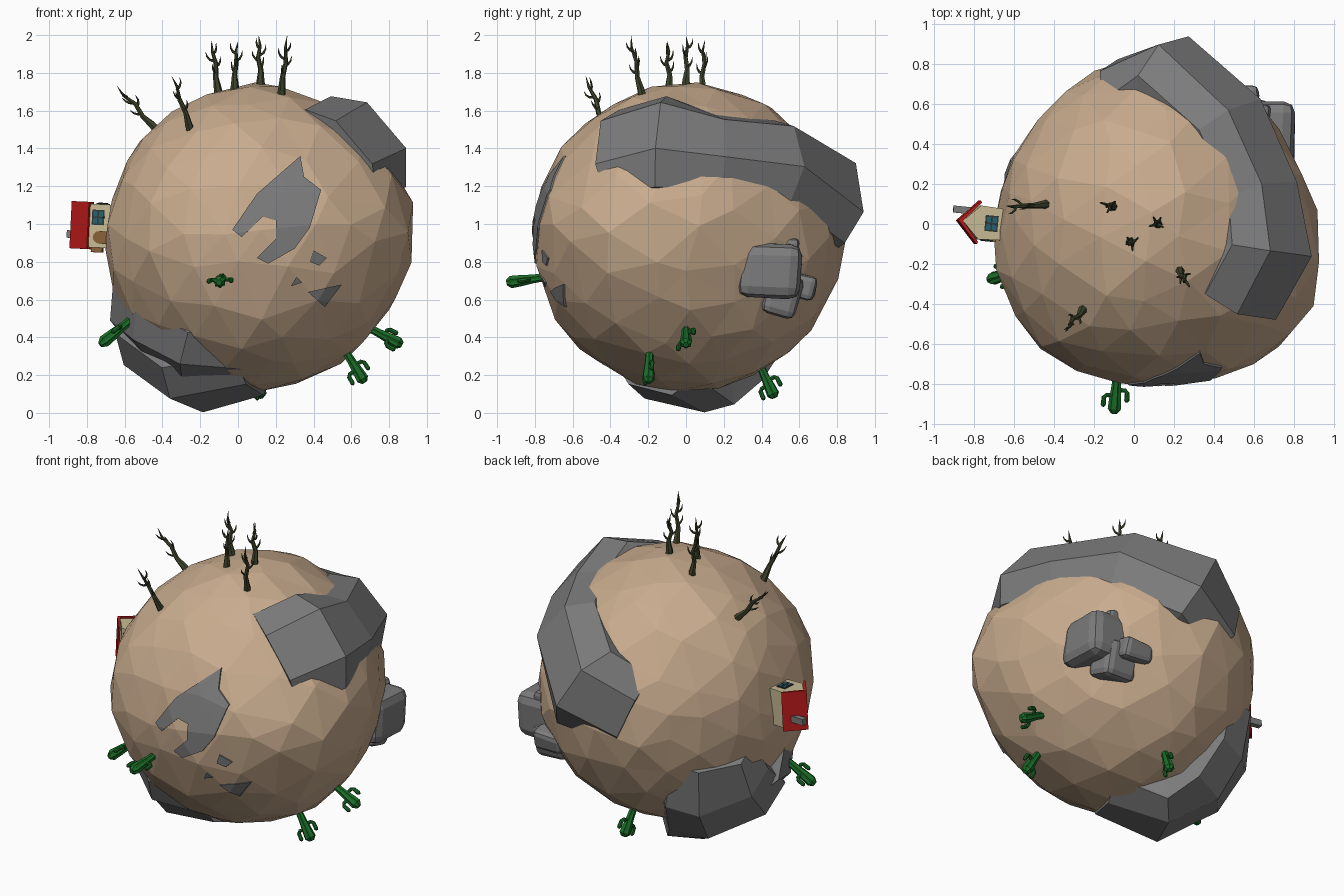
import bpy, bmesh, random
from math import pi, cos, sin
from mathutils import Vector as V, Matrix
from mathutils.bvhtree import BVHTree

if "Cube" in bpy.data.objects:
    bpy.data.objects.remove(bpy.data.objects["Cube"])

random.seed(4)
C = V((0.08, 0, 0.93))          # planet centre


def mat(name, *rgb):
    m = bpy.data.materials.new(name)
    m.diffuse_color = (*rgb, 1)
    m.use_nodes = True
    m.node_tree.nodes["Principled BSDF"].inputs["Base Color"].default_value = m.diffuse_color
    return m


SAND, ROCK = mat("sand", 0.58, 0.41, 0.27), mat("rock", 0.2, 0.2, 0.2)
GREEN, WOOD = mat("green", 0.01, 0.15, 0.02), mat("dead_wood", 0.05, 0.06, 0.025)
RED, CREAM = mat("red", 0.5, 0.01, 0.01), mat("cream", 0.58, 0.5, 0.3)
BROWN, TEAL = mat("brown", 0.25, 0.12, 0.04), mat("teal", 0.02, 0.12, 0.16)
DARK = mat("dark", 0.03, 0.04, 0.04)


def finish(name, bm, m, mx=None):
    if mx:
        bm.transform(mx)
    bmesh.ops.recalc_face_normals(bm, faces=bm.faces)
    me = bpy.data.meshes.new(name)
    bm.to_mesh(me)
    bm.free()
    me.materials.append(m)
    ob = bpy.data.objects.new(name, me)
    bpy.context.collection.objects.link(ob)
    return ob


def skin(bm, rings):
    """Join rings of points into a closed tube."""
    rv = [[bm.verts.new(p) for p in r] for r in rings]
    n = len(rv[0])
    for a, b in zip(rv, rv[1:]):
        for i in range(n):
            bm.faces.new((a[i], a[(i + 1) % n], b[(i + 1) % n], b[i]))
    bm.faces.new(rv[0])
    bm.faces.new(rv[-1][::-1])


def tube(bm, pts, radii, sides, rib=1.0):
    pts = [V(p) for p in pts]
    rings = []
    for i, (p, r) in enumerate(zip(pts, radii)):
        t = (pts[min(i + 1, len(pts) - 1)] - pts[max(i - 1, 0)]).normalized()
        u = t.cross(V((0.1, 1, 0.05))).normalized()
        w = t.cross(u)
        rings.append([p + (u * cos(2 * pi * k / sides) + w * sin(2 * pi * k / sides))
                      * r * (rib if k % 2 else 1) for k in range(sides)])
    skin(bm, rings)


def prism(bm, outline, fn, a, b):
    skin(bm, [[fn(x, y, d) for x, y in outline] for d in (a, b)])


# Planet: icosphere with broad bumps and a little jitter
bumps = [((0.85, -0.5, 0), 0.11, 6), ((0, 0, 1), 0.015, 4), ((-1, 0, 0), -0.03, 4),
         ((0, 1, 0), 0.045, 4), ((-0.45, 0, 0.85), -0.02, 6), ((0.8, 0, -0.6), -0.02, 6),
         ((0.2, 0, -1), 0.02, 4), ((-0.7, -0.7, 0), 0.035, 6), ((-0.6, 0.75, 0), -0.04, 5)]
bm = bmesh.new()
bmesh.ops.create_icosphere(bm, subdivisions=3, radius=1,
                           matrix=Matrix.Rotation(0.5, 4, 'X') @ Matrix.Rotation(0.4, 4, 'Z'))
for v in bm.verts:
    d = v.co.normalized()
    side = V([random.uniform(-0.06, 0.06) for _ in range(3)])
    d = (d + side).normalized()
    r = 0.807 + random.uniform(-0.01, 0.01)
    for axis, amp, k in bumps:
        r += amp * max(0, d.dot(V(axis).normalized())) ** k
    v.co = C + d * r
surface = BVHTree.FromBMesh(bm)
planet = finish("planet", bm, SAND)


# Large rock ridges: bevelled section swept over the planet
def ridge(name, stations):
    bm, rings = bmesh.new(), []
    P = [V(s[:3]) for s in stations]
    for i, s in enumerate(stations):
        n = (P[i] - C).normalized()
        t = P[min(i + 1, len(P) - 1)] - P[max(i - 1, 0)]
        b = t.cross(n).normalized()
        w = s[3]
        ring = [P[i] + b * w * x + n * h for x, h in
                ((-0.9, -0.38), (-1, -0.13), (-0.5, 0), (0.5, 0), (1, -0.13), (0.9, -0.38))]
        for p in ring:
            p += V([random.uniform(-0.012, 0.012) for _ in range(3)])
            p.z = max(p.z, 0.003)
        rings.append(ring)
    skin(bm, rings)
    finish(name, bm, ROCK)


ridge("upper_ridge", [(0.62, -0.47, 1.44, 0.3), (0.79, -0.15, 1.52, 0.31), (0.73, 0.2, 1.46, 0.26),
                      (0.55, 0.6, 1.4, 0.27), (0.19, 0.92, 1.2, 0.3), (-0.12, 0.79, 1.04, 0.26)])
ridge("lower_ridge", [(0.08, -0.19, 0.12, 0.25), (-0.28, -0.06, 0.02, 0.36), (-0.49, 0.18, 0.2, 0.37),
                      (-0.54, 0.37, 0.41, 0.32), (-0.54, 0.42, 0.68, 0.25)])
ridge("lower_ridge_front", [(0.02, -0.3, 0.19, 0.2), (-0.3, -0.33, 0.2, 0.28),
                            (-0.49, -0.2, 0.29, 0.29), (-0.59, 0.08, 0.4, 0.28)])

# Thin rock patches on the front: slightly larger planet cut by outlines
shapes = [[(0.33, 1.36), (0.35, 1.25), (0.44, 1.18), (0.38, 0.98), (0.3, 0.87), (0.16, 0.79), (0.1, 0.82),
           (0.2, 0.92), (0.2, 1.02), (0.13, 1.04), (0.02, 0.93), (-0.03, 0.97), (0.1, 1.16)],
          [(0.4, 0.86), (0.47, 0.82), (0.43, 0.78), (0.38, 0.8)],
          [(0.28, 0.67), (0.34, 0.69), (0.31, 0.72)],
          [(0.37, 0.64), (0.55, 0.68), (0.46, 0.56)]]
bm = bmesh.new()
for s in shapes:
    prism(bm, s, lambda x, z, y: V((x, y, z)), -1.1, -0.45)
cutter = finish("patch_cutter", bm, ROCK)
cutter.hide_render = True
patch = bpy.data.objects.new("front_rock_patch", planet.data.copy())
bpy.context.collection.objects.link(patch)
patch.data.transform(Matrix.Translation(C) @ Matrix.Scale(1.01, 4) @ Matrix.Translation(-C))
patch.data.materials[0] = ROCK
mod = patch.modifiers.new("cut", 'BOOLEAN')
mod.operation, mod.object, mod.solver = 'INTERSECT', cutter, 'EXACT'
bpy.context.view_layer.objects.active = patch
bpy.ops.object.modifier_apply(modifier="cut")
bpy.data.objects.remove(cutter)


# Boxes, optionally bevelled
def box(name, c, size, m, mx=Matrix(), bevel=0, rot=0):
    bm = bmesh.new()
    bmesh.ops.create_cube(bm, size=1, matrix=Matrix.Translation(c) @ Matrix.Rotation(rot, 4, 'X')
                          @ Matrix.Diagonal((*size, 1)))
    if bevel:
        for v in bm.verts:
            v.co += V([random.uniform(-0.012, 0.012) for _ in range(3)])
        bmesh.ops.bevel(bm, geom=bm.edges[:], offset=bevel, segments=2, affect='EDGES', profile=0.5)
    return finish(name, bm, m, mx)


# Boulders on the right side
box("boulder_main", (0.67, 0.45, 0.75), (0.27, 0.33, 0.29), ROCK, bevel=0.06, rot=-0.08)
box("boulder_low", (0.58, 0.51, 0.63), (0.22, 0.19, 0.24), ROCK, bevel=0.04, rot=-0.3)
box("boulder_side", (0.52, 0.6, 0.67), (0.2, 0.18, 0.13), ROCK, bevel=0.03, rot=-0.2)
box("boulder_small", (0.61, 0.55, 0.87), (0.16, 0.1, 0.12), ROCK, bevel=0.025)


def plant_matrix(base, tip, spin):
    """Stand a plant on the surface below base, pointing at tip."""
    d = (V(base) - C).normalized()
    hit = surface.ray_cast(C, d)[0] or V(base)
    q = (V(tip) - hit).to_track_quat('Z', 'Y').to_matrix().to_4x4()
    return Matrix.Translation(hit) @ q @ Matrix.Rotation(spin, 4, 'Z'), (V(tip) - hit).length


# Dead trees: tapered crooked trunk with thorny branches
trees = [((-0.11, 0.09, 1.72), (-0.14, 0.1, 1.97)), ((-0.02, -0.09, 1.73), (0, -0.1, 1.965)),
         ((0.12, 0, 1.74), (0.11, 0, 1.995)), ((0.24, -0.25, 1.74), (0.26, -0.29, 1.995)),
         ((-0.45, 0.1, 1.52), (-0.64, 0.09, 1.73)), ((-0.28, -0.46, 1.55), (-0.35, -0.53, 1.78))]
for i, (base, tip) in enumerate(trees):
    mx, L = plant_matrix(base, tip, i * 1.3)
    bm = bmesh.new()
    tube(bm, [(0, 0, -0.03), (0, 0, 0.02), (0.008, 0, 0.3 * L), (-0.006, 0.006, 0.55 * L),
              (0.01, 0, 0.8 * L), (0, 0, L)], [0.025, 0.021, 0.014, 0.012, 0.008, 0.001], 6)
    for k, h in enumerate((0.35, 0.48, 0.6, 0.74)):
        a = k * 2.4
        out, z = V((cos(a), sin(a), 0)), h * L
        tube(bm, [(0, 0, z), out * 0.022 + V((0, 0, z + 0.01)), out * 0.036 + V((0, 0, z + 0.03)),
                  out * 0.04 + V((0, 0, z + 0.055))], [0.008, 0.007, 0.005, 0.001], 5)
    finish(f"dead_tree_{i + 1}", bm, WOOD, mx)

# Cacti: ribbed body with two elbowed arms
cacti = [((-0.09, -0.78, 0.71), (-0.1, -0.95, 0.69)), ((-0.6, -0.24, 0.47), (-0.73, -0.28, 0.36)),
         ((0.7, 0, 0.45), (0.87, 0, 0.36)), ((0.57, -0.19, 0.32), (0.67, -0.2, 0.16)),
         ((0.1, 0.39, 0.25), (0.12, 0.47, 0.08))]
for i, (base, tip) in enumerate(cacti):
    mx, L = plant_matrix(base, tip, i * 0.4)
    L = max(L, 0.16)
    bm = bmesh.new()
    tube(bm, [(0, 0, -0.04), (0, 0, 0.3 * L), (0, 0, 0.65 * L), (0, 0, 0.88 * L), (0, 0, L)],
         [0.02, 0.024, 0.031, 0.034, 0.016], 14, 0.8)
    for s, z in ((1, 0.4 * L), (-1, 0.55 * L)):
        tube(bm, [(0, 0, z), (s * 0.045, 0, z), (s * 0.057, 0, z + 0.012), (s * 0.058, 0, z + 0.05),
                  (s * 0.058, 0, z + 0.06)], [0.01, 0.011, 0.012, 0.013, 0.006], 8)
    finish(f"cactus_{i + 1}", bm, GREEN, mx)

# House on the left side: local z is its own up, local x its length
up = V((-1, 0.1, 0.05)).normalized()
side = up.cross(V((0.08, 0, 1))).normalized()
along = side.cross(up)
H = Matrix.Translation((-0.65, -0.005, 0.985)) @ Matrix((along, side, up)).transposed().to_4x4()


def along_x(y, z, x):
    return V((x, y, z))


bm = bmesh.new()
prism(bm, [(-0.075, -0.06), (0.075, -0.06), (0.085, 0.13), (0, 0.215), (-0.085, 0.13)], along_x, -0.115, 0.115)
finish("house_walls", bm, CREAM, H)
bm = bmesh.new()
prism(bm, [(-0.11, 0.135), (-0.1, 0.128), (0, 0.215), (0.1, 0.128), (0.11, 0.135), (0, 0.238)], along_x, -0.125, 0.125)
finish("house_roof", bm, RED, H)
box("chimney", (-0.05, 0.055, 0.215), (0.04, 0.035, 0.09), ROCK, H)
bm = bmesh.new()
arch = [(-0.093, 0.03), (-0.027, 0.03)] + [(-0.06 + 0.033 * cos(a * pi / 6), 0.075 + 0.033 * sin(a * pi / 6))
                                           for a in range(7)]
prism(bm, arch, lambda x, z, y: V((x, y, z)), -0.09, -0.06)
finish("door", bm, BROWN, H)
box("end_ledge", (-0.125, 0, 0.09), (0.03, 0.07, 0.06), BROWN, H)
# Windows: dark frame, pane and crossbar
for n, c, thin in (("front", V((0.045, -0.08, 0.085)), 1), ("end", V((0.113, 0, 0.07)), 0)):
    for part, a, b, t, m in (("frame", 0.08, 0.065, 0.014, DARK), ("pane", 0.064, 0.05, 0.018, TEAL),
                             ("bar_a", 0.008, 0.05, 0.022, DARK), ("bar_b", 0.064, 0.008, 0.022, DARK)):
        box(f"{n}_window_{part}", c, (a, t, b) if thin else (t, a, b), m, H)
